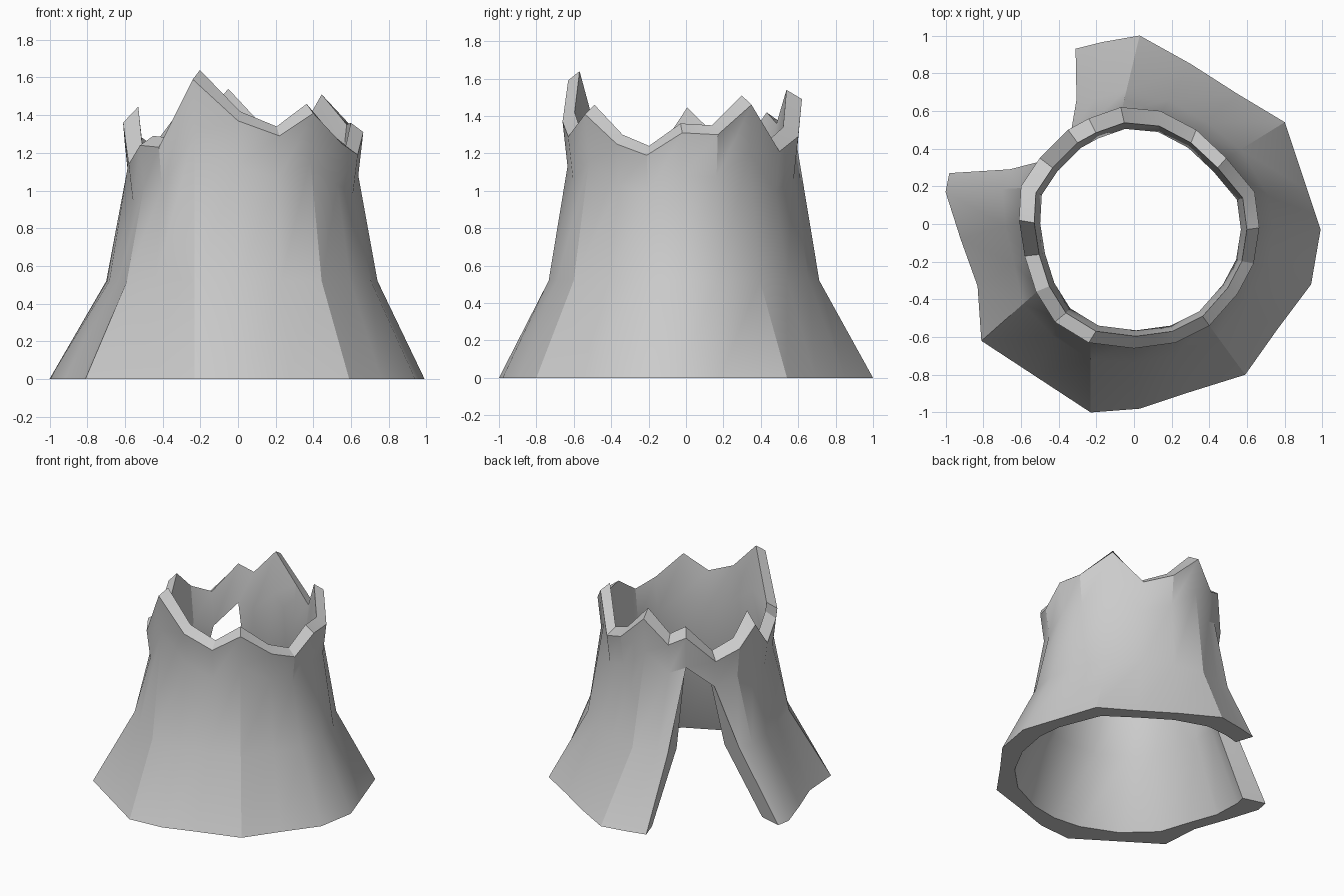
import bpy, bmesh
from math import radians, hypot

if "Cube" in bpy.data.objects:
    bpy.data.objects.remove(bpy.data.objects["Cube"])

# Columns counter-clockwise from +x: rim x, rim y, rim z, foot x, foot y
COLUMNS = [
    (.665, -.02, 1.31, .99, -.03), (.64, .17, 1.30, .92, .18),
    (.49, .35, 1.46, .80, .54), (.33, .50, 1.21, .55, .69),
    (.14, .60, 1.29, .30, .85), (-.07, .62, 1.49, .03, 1.0),
    (-.24, .56, 1.31, -.17, .965), (-.35, .50, 1.37, -.31, .93),
    (-.50, .35, 1.17, -.98, .27), (-.60, .20, 1.24, -1.0, .17),
    (-.61, .02, 1.36, -.92, -.08), (-.58, -.17, 1.14, -.83, -.33),
    (-.52, -.36, 1.24, -.81, -.62), (-.42, -.52, 1.23, -.52, -.81),
    (-.24, -.63, 1.59, -.23, -1.0), (0, -.66, 1.37, .03, -.98),
    (.22, -.63, 1.29, .27, -.90), (.40, -.54, 1.41, .59, -.80),
    (.55, -.37, 1.25, .76, -.56), (.635, -.21, 1.19, .94, -.32),
]
GAP = 7  # the doorway lies between this column and the next


def inward(p, k, dz=0.0):
    """Move an outer point toward the hollow's centre."""
    cx, cy = .09, -.10
    return (cx + k * (p[0] - cx), cy + k * (p[1] - cy), p[2] + dz)


def mix(a, b, t, z):
    return (a[0] + t * (b[0] - a[0]), a[1] + t * (b[1] - a[1]), z)


def section(tx, ty, tz, bx, by):
    """Closed wall section: foot, knee, neck, rim outside, then back down inside."""
    foot, rim = (bx, by, 0), (tx, ty, tz)
    neck = (tx * .96, ty * .96, .825 * tz)
    knee = mix(neck, foot, .29, .52)
    # The inside of the foot is rounder than the flared outside
    r = hypot(bx, by)
    k = min(.84, r * .89) / r
    in_foot = (bx * k, by * k, 0)
    in_neck = inward(neck, .87)
    in_knee = mix(in_neck, in_foot, .27, .50)
    lift = .085 if tx < -.605 else .05
    return [foot, knee, neck, rim, inward(rim, .885, lift),
            in_neck, in_knee, in_foot]


bm = bmesh.new()
cols = [[bm.verts.new(p) for p in section(*c)] for c in COLUMNS]
n = len(cols)

# Straighter doorway posts
cols[GAP][1].co.xy = (-.305, .66)
cols[GAP + 1][1].co.xy = (-.66, .29)

# Wall strips, left open below the neck at the doorway
for i in range(n):
    a, b = cols[i], cols[(i + 1) % n]
    for j in range(8):
        k = (j + 1) % 8
        if i == GAP and j not in (2, 3, 4):
            continue
        bm.faces.new((a[j], b[j], b[k], a[k]))

# Doorway lintel and side walls
a, b = cols[GAP], cols[GAP + 1]
bm.faces.new((a[2], b[2], b[5], a[5]))
for c in (a, b):
    bm.faces.new((c[0], c[1], c[6], c[7]))
    bm.faces.new((c[1], c[2], c[5], c[6]))

bmesh.ops.recalc_face_normals(bm, faces=bm.faces)
mesh = bpy.data.meshes.new("hollow_stump")
bm.to_mesh(mesh)
bm.free()
stump = bpy.data.objects.new("hollow_stump", mesh)
bpy.context.collection.objects.link(stump)
bpy.context.view_layer.objects.active = stump
stump.select_set(True)
bpy.ops.object.shade_smooth_by_angle(angle=radians(25))
